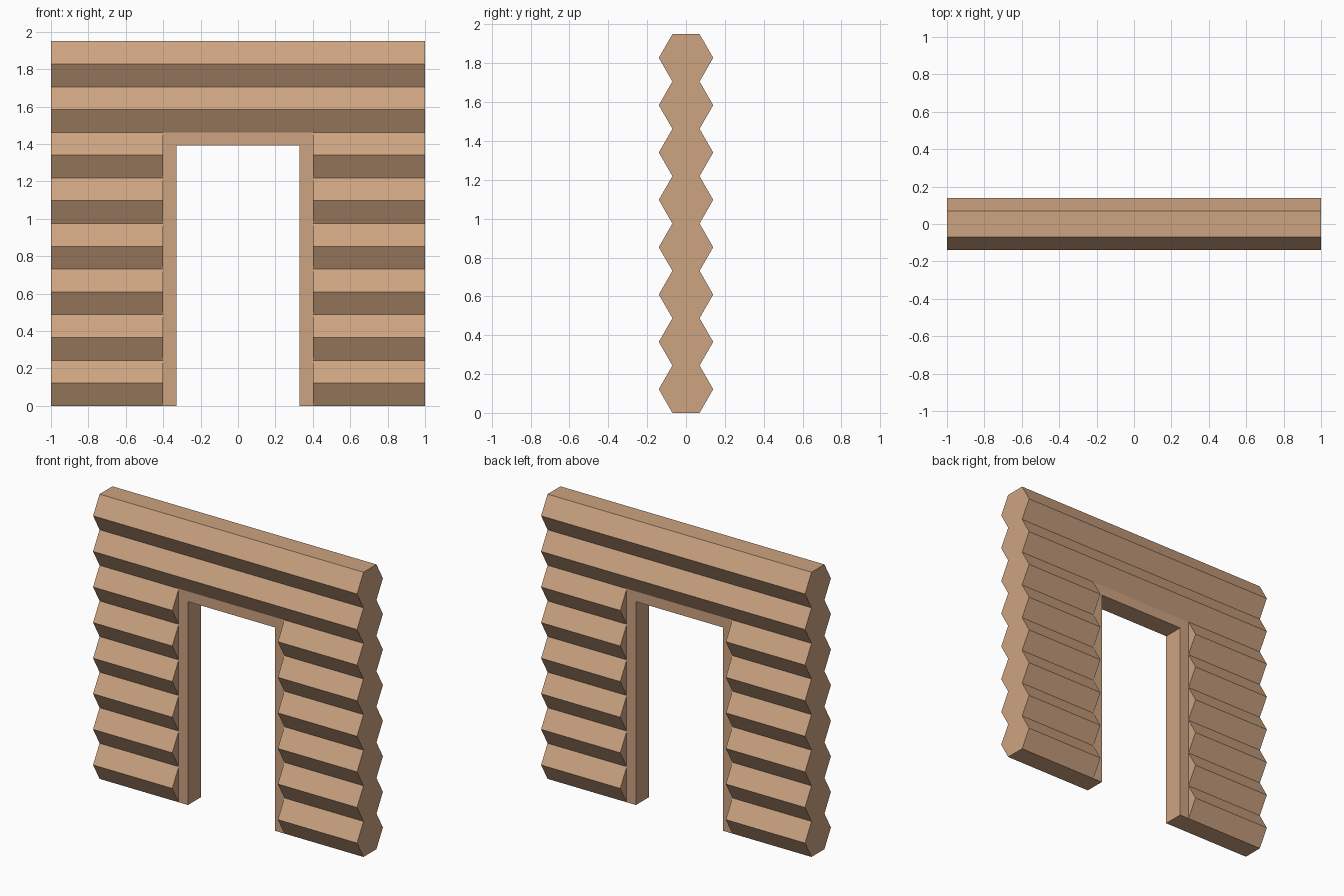
import bpy, bmesh

if "Cube" in bpy.data.objects:
    bpy.data.objects.remove(bpy.data.objects["Cube"])

LOG_H = 1.95 / 8      # height of one hexagonal log
FLAT, WIDE = 0.07, 0.14   # half depth at the seams and at the ridges
DOOR_OUT, DOOR_IN = 0.40, 0.33
DOOR_TOP = 6 * LOG_H

wood = bpy.data.materials.new("wood")
wood.diffuse_color = (0.61, 0.37, 0.22, 1)
wood.use_nodes = True
wood.node_tree.nodes["Principled BSDF"].inputs["Base Color"].default_value = wood.diffuse_color


def prism(name, profile, offset):
    """Extrude a closed outline of 3D points along offset."""
    bm = bmesh.new()
    face = bm.faces.new([bm.verts.new(p) for p in profile])
    ext = bmesh.ops.extrude_face_region(bm, geom=[face], use_keep_orig=True)
    moved = [g for g in ext["geom"] if isinstance(g, bmesh.types.BMVert)]
    bmesh.ops.translate(bm, verts=moved, vec=offset)
    bmesh.ops.recalc_face_normals(bm, faces=bm.faces)
    mesh = bpy.data.meshes.new(name)
    bm.to_mesh(mesh)
    bm.free()
    mesh.materials.append(wood)
    obj = bpy.data.objects.new(name, mesh)
    bpy.context.collection.objects.link(obj)
    return obj


def log_stack(name, x0, x1, first, count):
    """Stack of hexagonal logs sharing one zigzag outline."""
    side = [(FLAT if i % 2 == 0 else WIDE, (first + i / 2) * LOG_H)
            for i in range(2 * count + 1)]
    outline = [(x0, y, z) for y, z in side] + [(x0, -y, z) for y, z in reversed(side)]
    return prism(name, outline, (x1 - x0, 0, 0))


# Log walls either side of the doorway, and the two logs above it
log_stack("left_log_wall", -1, -DOOR_OUT, 0, 6)
log_stack("right_log_wall", DOOR_OUT, 1, 0, 6)
log_stack("top_logs", -1, 1, 6, 2)

# Door frame, as deep as the seams between the logs
t = DOOR_OUT - DOOR_IN
frame = [(-DOOR_OUT, 0), (-DOOR_OUT, DOOR_TOP), (DOOR_OUT, DOOR_TOP), (DOOR_OUT, 0),
         (DOOR_IN, 0), (DOOR_IN, DOOR_TOP - t), (-DOOR_IN, DOOR_TOP - t), (-DOOR_IN, 0)]
prism("door_frame", [(x, -FLAT, z) for x, z in frame], (0, 2 * FLAT, 0))
